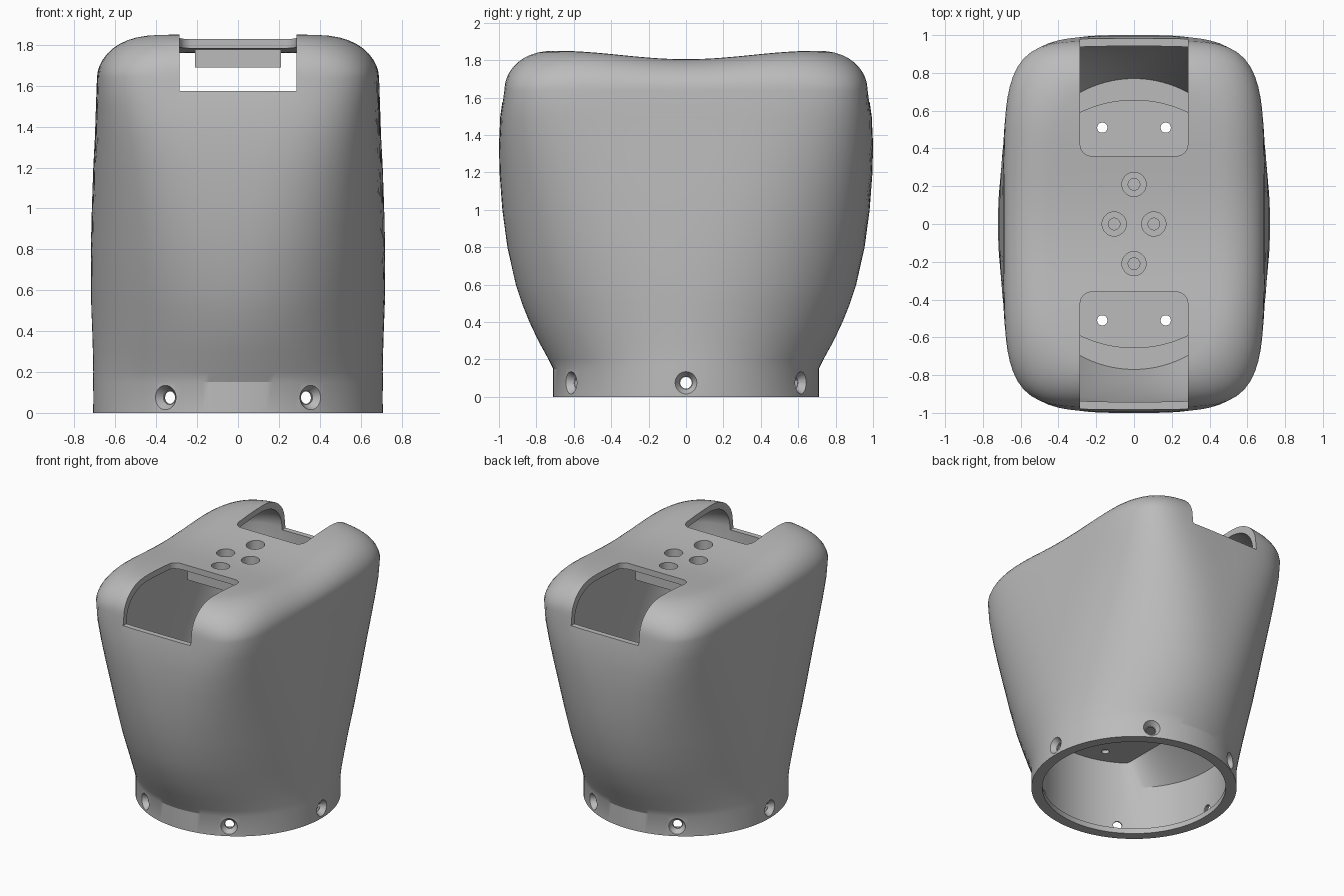
import bpy, bmesh, math
from math import sin, cos, pi, radians

if "Cube" in bpy.data.objects:
    bpy.data.objects.remove(bpy.data.objects["Cube"])

SEG = 128

grey = bpy.data.materials.new("plain grey")
grey.diffuse_color = (0.5, 0.5, 0.5, 1)
grey.use_nodes = True
grey.node_tree.nodes["Principled BSDF"].inputs["Base Color"].default_value = grey.diffuse_color


def make_object(name, bm):
    bmesh.ops.recalc_face_normals(bm, faces=bm.faces)
    me = bpy.data.meshes.new(name)
    bm.to_mesh(me)
    bm.free()
    ob = bpy.data.objects.new(name, me)
    bpy.context.collection.objects.link(ob)
    me.materials.append(grey)
    return ob


def roof_height(y):
    # saddle-shaped top: low in the middle, high towards front and back
    return 1.805 + 0.045 * sin(pi / 2 * min(abs(y) / 0.7, 1)) ** 2


def outline(a, b, n):
    # superellipse in polar form
    pts = []
    for i in range(SEG):
        t = 2 * pi * i / SEG
        r = (abs(cos(t) / a) ** n + abs(sin(t) / b) ** n) ** (-1 / n)
        pts.append((r * cos(t), r * sin(t)))
    return pts


def loft(name, profile, round_r, drop):
    # stacked outlines, a rounded shoulder, then the saddle top
    bm = bmesh.new()
    rings = [[bm.verts.new((x, y, z)) for x, y in outline(a, b, n)]
             for z, a, b, n in profile]
    z0, a, b, n = profile[-1]
    for k in range(1, 11):
        f = k / 10 * pi / 2
        e = round_r * (1 - cos(f))
        ring = []
        for x, y in outline(a - e, b - e, n - 1.2 * k / 10):
            top = roof_height(y) - drop
            ring.append(bm.verts.new((x, y, z0 + (top - z0) * sin(f))))
        rings.append(ring)
    flat = outline(a - round_r, b - round_r, n - 1.2)
    for k in range(1, 10):
        s = 1 - k / 10
        rings.append([bm.verts.new((x * s, y * s, roof_height(y * s) - drop))
                      for x, y in flat])
    for lo, hi in zip(rings, rings[1:]):
        for i in range(SEG):
            j = (i + 1) % SEG
            bm.faces.new((lo[i], lo[j], hi[j], hi[i]))
    bm.faces.new(rings[0])
    tip = bm.verts.new((0, 0, roof_height(0) - drop))
    for i in range(SEG):
        bm.faces.new((rings[-1][i], rings[-1][(i + 1) % SEG], tip))
    return make_object(name, bm)


def prism(name, pts, z0, z1, top_pts=None):
    bm = bmesh.new()
    lo = [bm.verts.new((x, y, z0)) for x, y in pts]
    hi = [bm.verts.new((x, y, z1)) for x, y in top_pts or pts]
    bm.faces.new(lo)
    bm.faces.new(hi)
    for i in range(len(pts)):
        j = (i + 1) % len(pts)
        bm.faces.new((lo[i], lo[j], hi[j], hi[i]))
    return make_object(name, bm)


def circle(x, y, r, n):
    return [(x + r * cos(2 * pi * (i + .5) / n), y + r * sin(2 * pi * (i + .5) / n))
            for i in range(n)]


def disc(name, x, y, r, z0, z1, n=32):
    return prism(name, circle(x, y, r, n), z0, z1)


def cone(name, ang, dist0, dist1, r0, r1):
    # radial cone pointing outwards through the base collar
    mid = (dist0 + dist1) / 2
    bpy.ops.mesh.primitive_cone_add(vertices=32, radius1=r0, radius2=r1, depth=dist1 - dist0,
                                    location=(mid * cos(ang), mid * sin(ang), 0.075),
                                    rotation=(0, pi / 2, ang))
    ob = bpy.context.object
    ob.name = name
    ob.data.materials.append(grey)
    return ob


def combine(target, tool, op="DIFFERENCE"):
    tool.hide_render = True
    mod = target.modifiers.new(tool.name, "BOOLEAN")
    mod.operation = op
    mod.solver = "EXACT"
    mod.object = tool
    bpy.context.view_layer.objects.active = target
    bpy.ops.object.modifier_apply(modifier=mod.name)
    bpy.data.objects.remove(tool, do_unlink=True)


# outer housing: round collar flowing into a rounded box
housing = loft("housing", [
    (0, .71, .71, 2), (.15, .71, .71, 2), (.2, .708, .735, 2), (.3, .71, .79, 2),
    (.4, .713, .837, 2.02), (.5, .717, .877, 2.06), (.6, .72, .91, 2.13), (.8, .72, .955, 2.32),
    (1.0, .715, .982, 2.62), (1.2, .708, .997, 3.1), (1.35, .70, 1.0, 3.65),
    (1.5, .695, .993, 4.4), (1.64, .69, .973, 5.2)], 0.235, 0)

# upper chamber
combine(housing, loft("upper_chamber", [
    (.62, .67, .77, 2), (.8, .672, .84, 2.2), (1.0, .665, .895, 2.55), (1.2, .658, .935, 3.05),
    (1.4, .65, .95, 3.8), (1.6, .64, .94, 5)], 0.21, 0.045))

# lower chamber: round at the mouth, its ceiling narrowed by sloping side walls
combine(housing, disc("lower_chamber", 0, 0, .66, .04, .38, 96))
ring = circle(0, 0, .66, 96)
combine(housing, prism("lower_chamber_ceiling", ring, .38, .575,
                       [(max(-.39, min(.39, x)), y) for x, y in ring]))
combine(housing, disc("mouth", 0, 0, .635, -.1, .1, 96))
combine(housing, disc("floor_recess", 0, 0, .655, .60, .66, 96))

# mounting block under the roof
combine(housing, prism("mounting_block", [(-.21, -.31), (.21, -.31), (.21, .31), (-.21, .31)],
                       1.69, 1.785), "UNION")

# front and back notches with rounded inner corners
for side in (-1, 1):
    pts = [(.285, 1.2), (-.285, 1.2)]
    for cx, start in ((-.225, pi), (.225, 1.5 * pi)):
        for k in range(7):
            t = start + k / 6 * pi / 2
            pts.append((cx + .06 * cos(t), .42 + .06 * sin(t)))
    combine(housing, prism("notch", [(x, y * side) for x, y in pts], 1.575, 2.1))

# four stepped screw holes in the roof
for x, y in ((0, .21), (0, -.21), (.105, 0), (-.105, 0)):
    combine(housing, disc("counterbore", x, y, .064, 1.745, 2))
    combine(housing, disc("roof_screw_hole", x, y, .031, 1.6, 1.9))

# floor holes
for x in (-.168, .168):
    for y in (-.51, .51):
        combine(housing, disc("floor_hole", x, y, .027, .5, .7))

# six countersunk holes around the collar
for k in range(6):
    ang = k * pi / 3
    combine(housing, cone("countersink", ang, .67, .73, .035, .072))
    combine(housing, cone("collar_hole", ang, .55, .70, .031, .031))

bpy.ops.object.select_all(action="DESELECT")
housing.select_set(True)
bpy.context.view_layer.objects.active = housing
bpy.ops.object.shade_smooth_by_angle(angle=radians(25))
